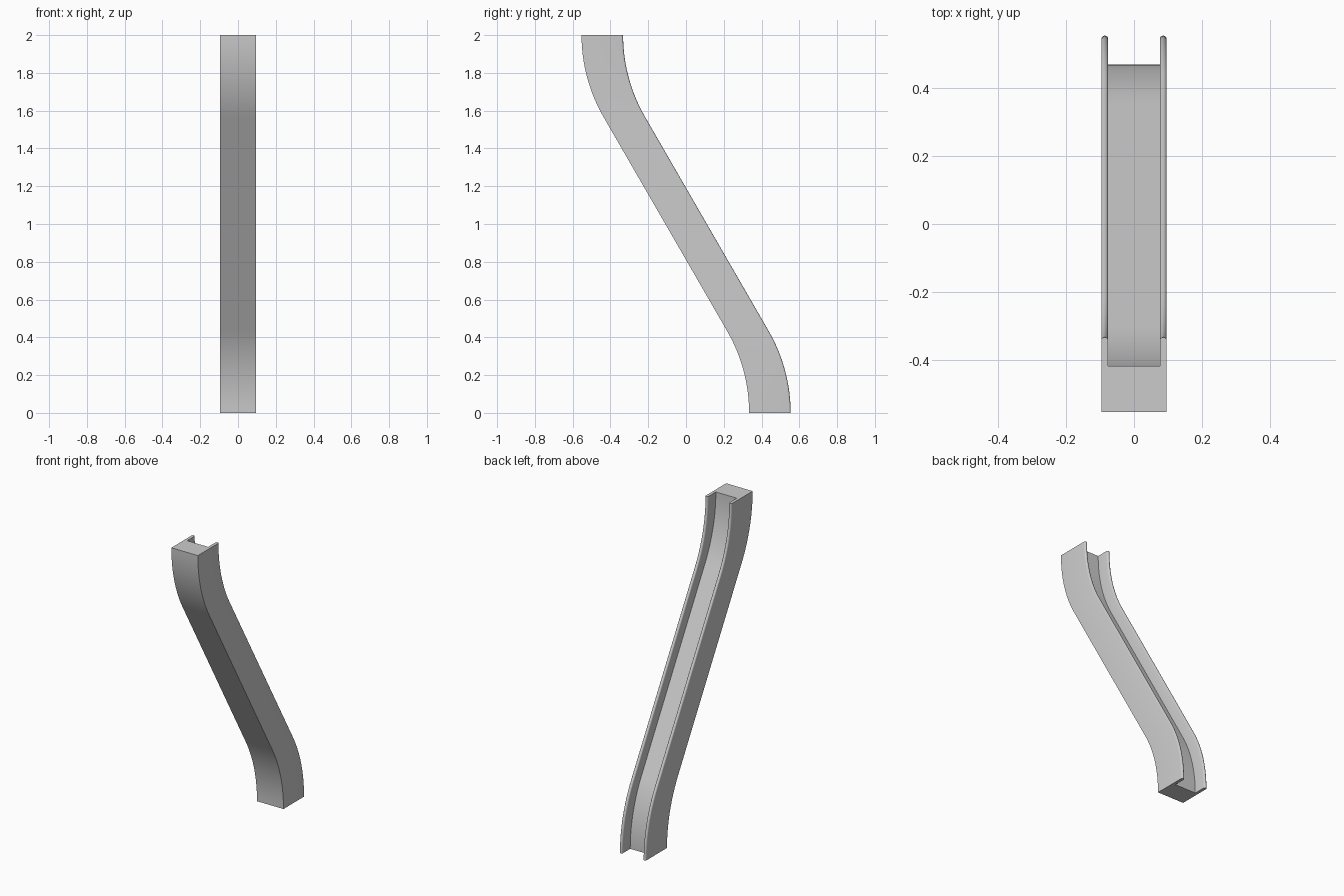
import bpy, bmesh
from math import sin, cos, tan, pi, radians

if "Cube" in bpy.data.objects:
    bpy.data.objects.remove(bpy.data.objects["Cube"])

HALF_W, INNER, DEPTH, FLOOR = 0.096, 0.076, 0.22, 0.135
ANGLE = radians(30)
Y_TOP = -0.553
SHIFT = 0.887          # sideways run from top to bottom
STEPS = 16

# Path of the back edge: arc, straight slope, mirrored arc
k = 2 * (1 - cos(ANGLE)) - 2 * sin(ANGLE) * tan(ANGLE)
R = (SHIFT - 2 * tan(ANGLE)) / k
arc = [(R * (1 - cos(ANGLE * i / STEPS)), R * sin(ANGLE * i / STEPS))
       for i in range(STEPS + 1)]
path = [(Y_TOP + y, 2 - z) for y, z in arc]
path += [(Y_TOP + SHIFT - y, z) for y, z in reversed(arc)]

# Horizontal channel section: solid web with two round-tipped walls
r = (HALF_W - INNER) / 2
tip = [(INNER + r + r * cos(pi * i / 8), DEPTH - r + r * sin(pi * i / 8))
       for i in range(9)]
half = [(HALF_W, 0)] + tip + [(INNER, FLOOR)]
section = half + [(-x, y) for x, y in reversed(half)]

# Sweep the section, keeping it level
bm = bmesh.new()
rings = [[bm.verts.new((x, py + y, pz)) for x, y in section] for py, pz in path]
n = len(section)
for a, b in zip(rings, rings[1:]):
    for i in range(n):
        j = (i + 1) % n
        bm.faces.new((a[i], a[j], b[j], b[i]))
bm.faces.new(rings[0])
bm.faces.new(rings[-1][::-1])
bmesh.ops.recalc_face_normals(bm, faces=bm.faces[:])
mesh = bpy.data.meshes.new("curved_channel")
bm.to_mesh(mesh)
bm.free()
channel = bpy.data.objects.new("curved_channel", mesh)
bpy.context.collection.objects.link(channel)
bpy.context.view_layer.objects.active = channel
channel.select_set(True)
bpy.ops.object.shade_smooth_by_angle(angle=radians(30))
